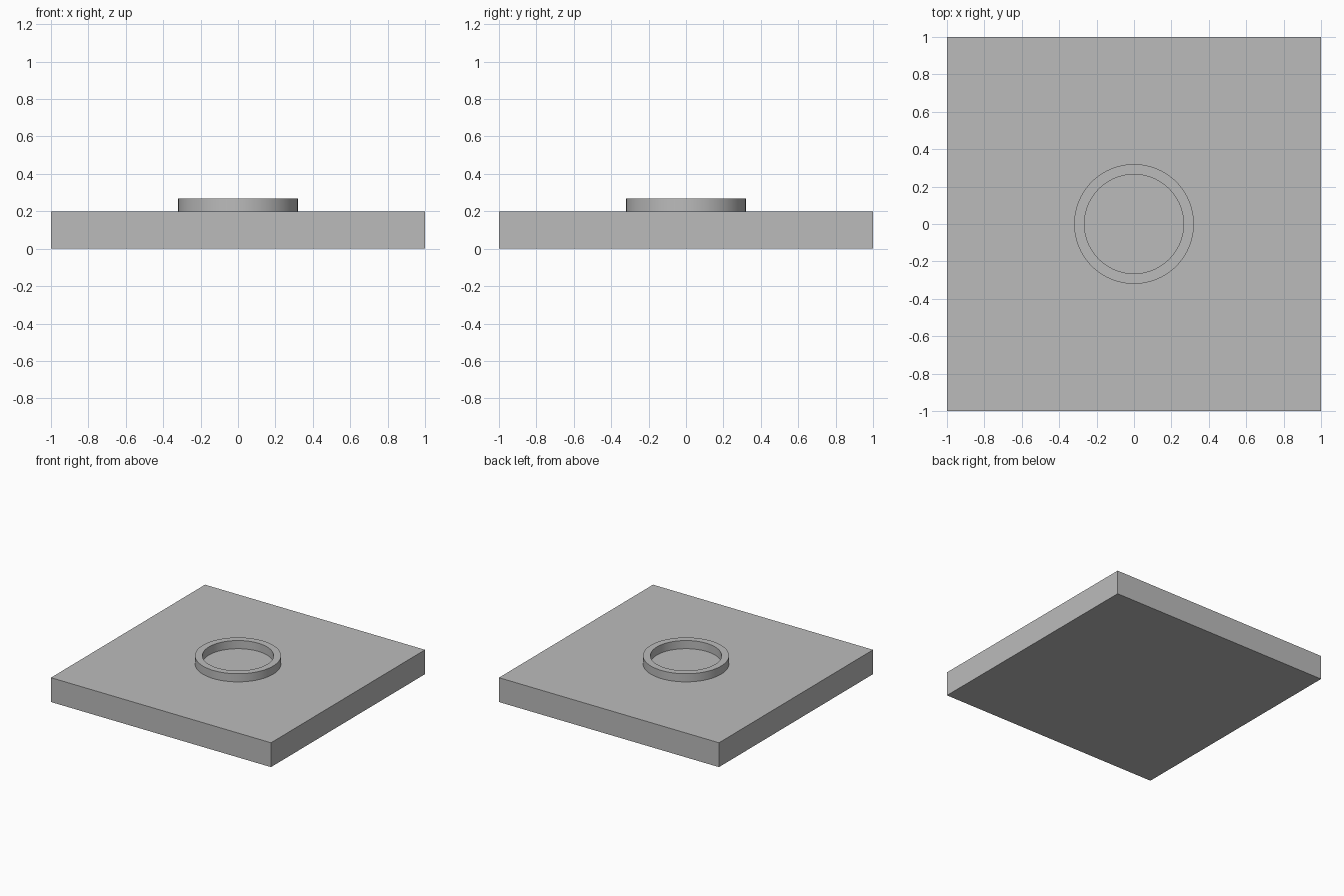
import bpy
import bmesh
import math

old = bpy.data.objects.get("Cube")
if old:
    bpy.data.objects.remove(old, do_unlink=True)

SIZE, THICK = 2.0, 0.2
OUTER, INNER, TOP = 0.32, 0.265, 0.267
SIDES = 96

# Single plain grey
grey = bpy.data.materials.new("plain_grey")
grey.use_nodes = True
color = (0.5, 0.5, 0.5, 1.0)
grey.diffuse_color = color
grey.node_tree.nodes["Principled BSDF"].inputs["Base Color"].default_value = color


def add_object(name, bm):
    bmesh.ops.recalc_face_normals(bm, faces=bm.faces)
    mesh = bpy.data.meshes.new(name)
    bm.to_mesh(mesh)
    bm.free()
    mesh.materials.append(grey)
    obj = bpy.data.objects.new(name, mesh)
    bpy.context.collection.objects.link(obj)
    return obj


# Square base plate
bm = bmesh.new()
bmesh.ops.create_cube(bm, size=1.0)
bmesh.ops.scale(bm, vec=(SIZE, SIZE, THICK), verts=bm.verts)
bmesh.ops.translate(bm, vec=(0, 0, THICK / 2), verts=bm.verts)
add_object("base_plate", bm)

# Raised ring: rectangular profile swept around the centre, open at the base
bm = bmesh.new()
profile = [(OUTER, THICK), (OUTER, TOP), (INNER, TOP), (INNER, THICK)]
verts = [bm.verts.new((r, 0, z)) for r, z in profile]
edges = [bm.edges.new(pair) for pair in zip(verts, verts[1:])]
bmesh.ops.spin(bm, geom=verts + edges, cent=(0, 0, 0), axis=(0, 0, 1),
               angle=math.tau, steps=SIDES, use_merge=True)
bmesh.ops.remove_doubles(bm, verts=bm.verts, dist=0.0001)
ring = add_object("raised_ring", bm)

# Make sure the ring's faces point outward
top_face = max(ring.data.polygons, key=lambda p: p.center.z)
if top_face.normal.z < 0:
    ring.data.flip_normals()

# Smooth walls with crisp rims
bpy.ops.object.select_all(action="DESELECT")
ring.select_set(True)
bpy.context.view_layer.objects.active = ring
bpy.ops.object.shade_smooth_by_angle(angle=math.radians(30))
